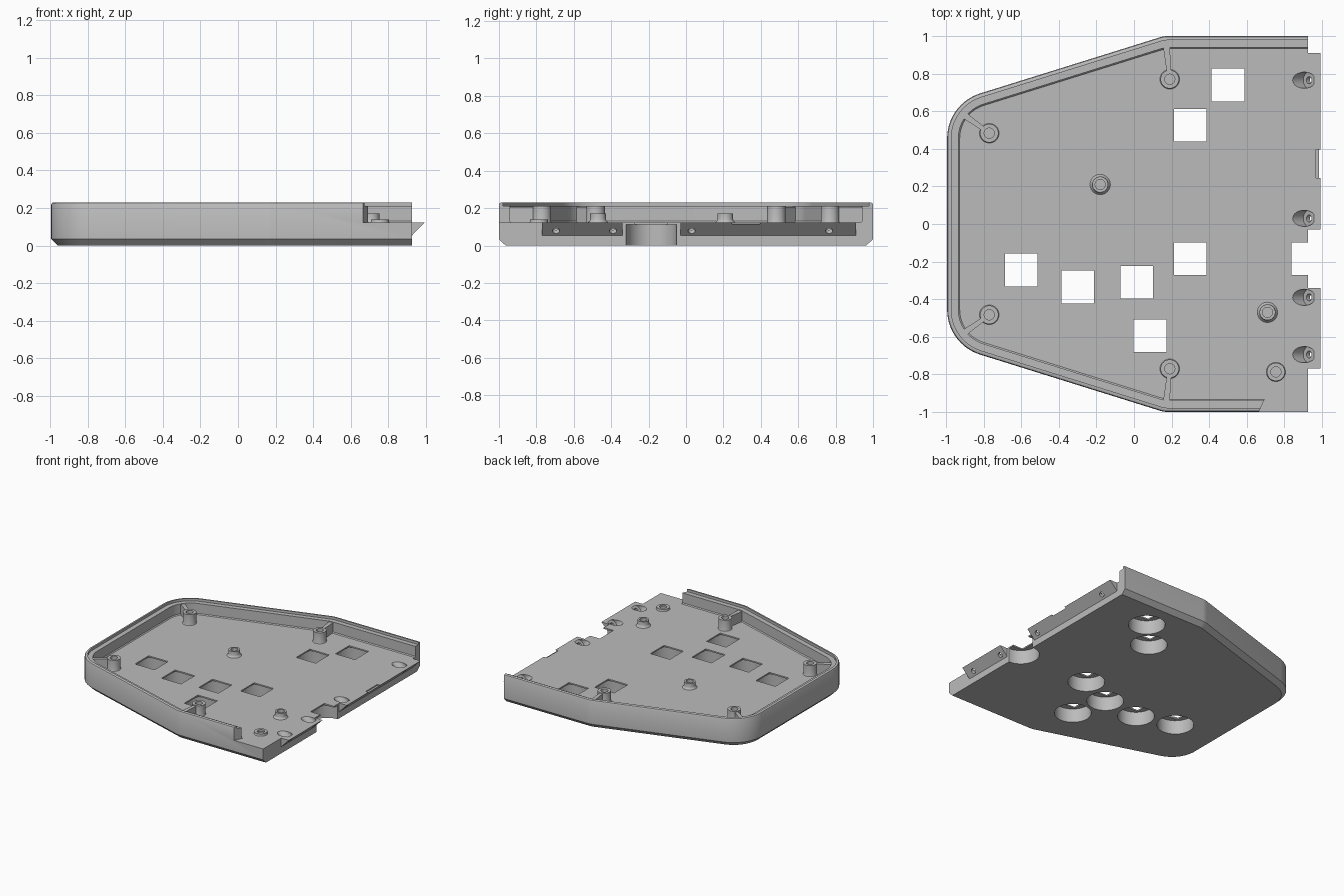
import bpy, bmesh, math
from mathutils import Vector, Matrix

if "Cube" in bpy.data.objects:
    bpy.data.objects.remove(bpy.data.objects["Cube"])

FLOOR, EDGE = 0.123, 0.925

grey = bpy.data.materials.new("plain grey")
grey.use_nodes = True
grey.diffuse_color = (0.5, 0.5, 0.5, 1)
for node in grey.node_tree.nodes:
    if node.type == 'BSDF_PRINCIPLED':
        node.inputs["Base Color"].default_value = grey.diffuse_color


def finish(name, bm):
    bmesh.ops.recalc_face_normals(bm, faces=bm.faces[:])
    mesh = bpy.data.meshes.new(name)
    bm.to_mesh(mesh)
    bm.free()
    mesh.materials.append(grey)
    obj = bpy.data.objects.new(name, mesh)
    bpy.context.collection.objects.link(obj)
    return obj


def activate(obj):
    bpy.ops.object.select_all(action='DESELECT')
    obj.select_set(True)
    bpy.context.view_layer.objects.active = obj


def smooth(obj):
    activate(obj)
    bpy.ops.object.shade_smooth_by_angle(angle=math.radians(30))


def loft(name, rings):
    """Skin closed rings of equal length and cap both ends."""
    bm = bmesh.new()
    loops = [[bm.verts.new(p) for p in ring] for ring in rings]
    n = len(loops[0])
    for a, b in zip(loops, loops[1:]):
        for i in range(n):
            j = (i + 1) % n
            bm.faces.new((a[i], a[j], b[j], b[i]))
    bm.faces.new(loops[0])
    bm.faces.new(loops[-1])
    return finish(name, bm)


def box(name, x0, x1, y0, y1, z0, z1):
    return loft(name, [[(x0, y0, z), (x1, y0, z), (x1, y1, z), (x0, y1, z)]
                       for z in (z0, z1)])


def cylinder(name, radius, start, end):
    start, end = Vector(start), Vector(end)
    turn = (end - start).to_track_quat('Z', 'Y').to_matrix().to_4x4()
    bm = bmesh.new()
    bmesh.ops.create_cone(bm, cap_ends=True, segments=40, radius1=radius,
                          radius2=radius, depth=(end - start).length,
                          matrix=Matrix.Translation((start + end) / 2) @ turn)
    return finish(name, bm)


def combine(target, tool, operation='DIFFERENCE'):
    mod = target.modifiers.new("combine", 'BOOLEAN')
    mod.operation, mod.solver, mod.object = operation, 'EXACT', tool
    activate(target)
    bpy.ops.object.modifier_apply(modifier=mod.name)
    bpy.data.objects.remove(tool)


# Rounded plan outline: corner x, corner y, fillet radius
half = [(1.3, 1, 0), (0.16, 1, 0.15), (-0.994, 0.64, 0.25)]
corners = [(x, -y, r) for x, y, r in half] + half[::-1]


def outline(inset, z):
    points, n = [], len(corners)
    for i, (x, y, r) in enumerate(corners):
        p = Vector((x, y))
        u = (p - Vector(corners[i - 1][:2])).normalized()
        v = (Vector(corners[(i + 1) % n][:2]) - p).normalized()
        a, b = Vector((u.y, -u.x)), Vector((v.y, -v.x))
        p += (a + b) / (1 + a.dot(b)) * inset
        if r == 0:
            points.append((p.x, p.y, z))
            continue
        r -= inset
        th = u.angle(v)
        centre = p - u * r * math.tan(th / 2) + a * r
        steps = 16 if th > 1 else 5
        for k in range(steps + 1):
            t = k / steps
            q = centre - r * (a * math.sin((1 - t) * th)
                              + b * math.sin(t * th)) / math.sin(th)
            points.append((q.x, q.y, z))
    return points


# Tray: chamfered base, outer wall, stepped rim and floor
section = [(0.035, 0), (0, 0.035), (0, 0.218), (0.004, 0.226), (0.012, 0.23),
           (0.022, 0.23), (0.022, 0.21), (0.06, 0.21), (0.06, 0.13),
           (0.067, FLOOR)]
tray = loft("tray", [outline(d, z) for d, z in section])
combine(tray, box("end_cut", EDGE, 1.6, -1.2, 1.2, -0.1, 0.4))

# Opening in the front wall with a slanted end
combine(tray, loft("wall_cut", [
    [(0.655, -1.02, z), (0.70, -0.92, z), (1.2, -0.92, z), (1.2, -1.02, z)]
    for z in (FLOOR, 0.4)]))

# Sloped joining tongues along the right edge
for y0, y1 in ((-0.77, -0.34), (-0.03, 0.91)):
    tongue = loft("tongue", [
        [(0.9, y, 0.053), (EDGE, y, 0.053), (0.993, y, FLOOR), (0.9, y, FLOOR)]
        for y in (y0, y1)])
    combine(tray, tongue, 'UNION')
combine(tray, box("tongue_recess", 0.967, 1.1, 0.245, 0.395, 0.114, 0.2))

# Square windows with round recesses underneath
windows = [(0.5, 0.74), (0.3, 0.525), (-0.6, -0.245), (-0.3, -0.335),
           (0.015, -0.31), (0.3, -0.185), (0.085, -0.595), (EDGE, -0.185)]
for x, y in windows:
    s = 0.087
    combine(tray, cylinder("recess", 0.135, (x, y, -0.05), (x, y, 0.112)))
    combine(tray, box("window", x - s, x + s, y - s, y + s, 0.05, 0.2))

# Slanted screw holes through the tongues
for y in (0.765, 0.03, -0.39, -0.695):
    def along(t):
        return (0.905 + t, y, FLOOR - t)
    combine(tray, cylinder("screw_head", 0.043, along(-0.1), along(0.026)))
    combine(tray, cylinder("screw_hole", 0.019, along(-0.1), along(0.1)))
smooth(tray)


# Hollow screw posts
def post(name, x, y, radius, top, flare):
    hole = 0.027
    profile = [(radius + flare, FLOOR - 0.01), (radius + flare, FLOOR),
               (radius + flare * 0.3, FLOOR + flare * 0.7),
               (radius, FLOOR + flare * 1.5), (radius, top),
               (hole, top), (hole, FLOOR + 0.002)]
    angles = [math.tau * i / 40 for i in range(40)]
    smooth(loft(name, [[(x + r * math.cos(a), y + r * math.sin(a), z)
                        for a in angles] for r, z in profile]))


post("middle_post", -0.18, 0.21, 0.042, 0.17, 0.012)
post("side_post", 0.71, -0.47, 0.042, 0.17, 0.012)
post("low_post", 0.755, -0.787, 0.048, 0.14, 0.003)

# Tall wall posts, each tied to the wall by a rib
for side, word in ((-1, "front"), (1, "back")):
    for place, x, y, wx, wy in (("corner", -0.77, 0.483, -0.925, 0.595),
                                ("wall", 0.19, 0.77, 0.172, 0.95)):
        post(f"{word}_{place}_post", x, y * side, 0.049, 0.21, 0.003)
        p, w = Vector((x, y * side)), Vector((wx, wy * side))
        d = (w - p).normalized()
        n = Vector((-d.y, d.x)) * 0.012
        p += d * 0.044
        plan = [p - n, w - n * 1.5, w + n * 1.5, p + n]
        loft(f"{word}_{place}_rib", [[(q.x, q.y, z) for q in plan]
                                     for z in (FLOOR - 0.01, 0.205)])
